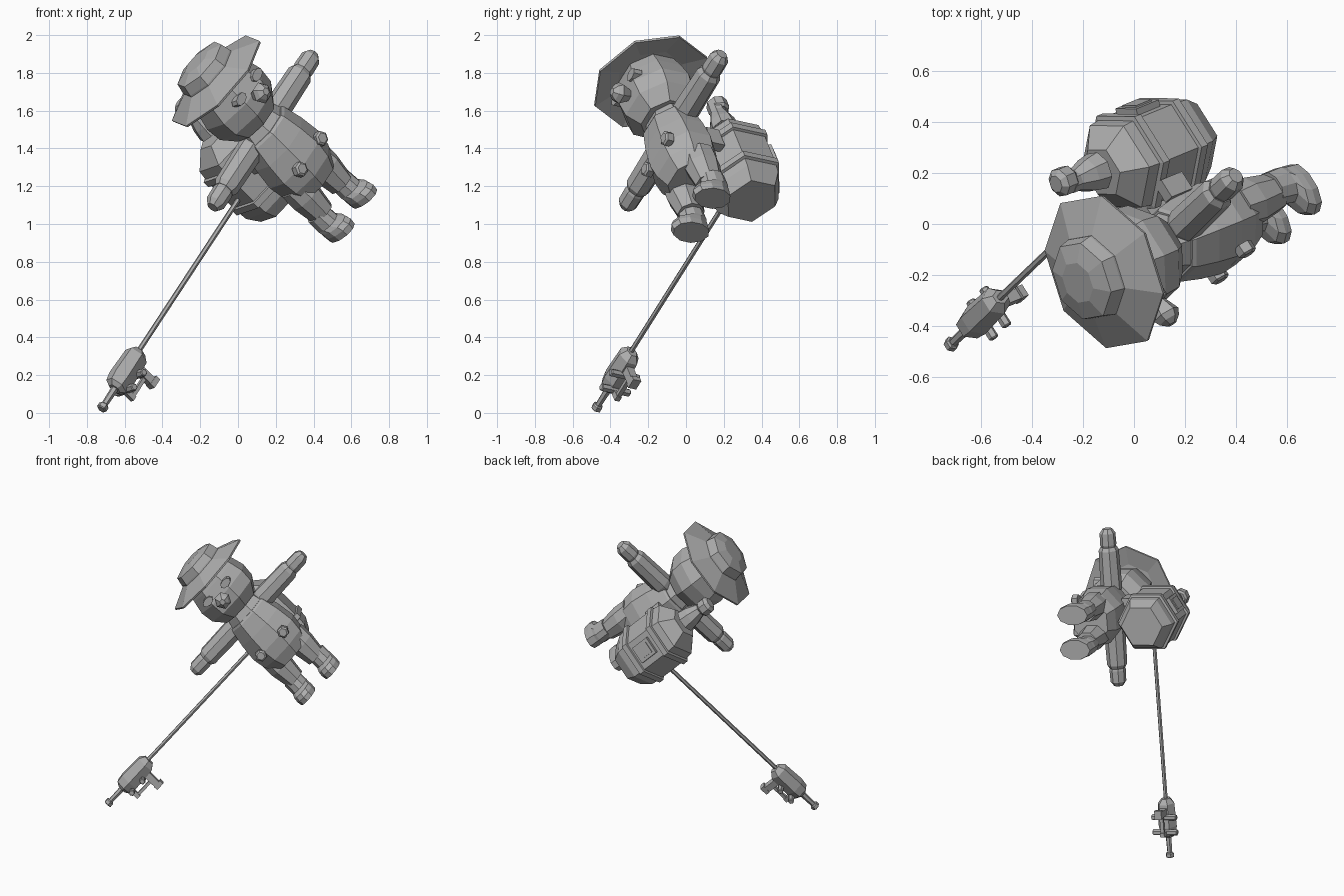
import bpy, bmesh, math
from mathutils import Matrix, Vector

# Body frame: columns are the figure's left, back and up directions
FRAME = Matrix(((0.486, -0.524, -0.680),
                (0.466, 0.832, -0.280),
                (0.739, -0.180, 0.682)))
ORIGIN = Vector((-0.11, -0.185, 1.75))     # centre of the hat brim

grey = bpy.data.materials.new("plain grey")
grey.diffuse_color = (0.42, 0.42, 0.42, 1)


def finish(name, bm):
    """Move a part from body space into the world and make it an object."""
    bmesh.ops.recalc_face_normals(bm, faces=bm.faces[:])
    for v in bm.verts:
        v.co = FRAME @ v.co + ORIGIN
    mesh = bpy.data.meshes.new(name)
    bm.to_mesh(mesh)
    bm.free()
    mesh.materials.append(grey)
    ob = bpy.data.objects.new(name, mesh)
    bpy.context.collection.objects.link(ob)
    return ob


def loft(name, rings, axis="u", centre=(0, 0, 0), sides=8, phase=0.0):
    """Rings are (position, radius 1, radius 2, offset 1, offset 2) along an axis."""
    bm = bmesh.new()
    loops = []
    for ring in rings:
        t, r1, r2, o1, o2 = (tuple(ring) + (0,) * 5)[:5]
        r2 = r2 or r1
        loop = []
        for i in range(sides):
            a = math.radians(phase) + math.tau * i / sides
            p, q = o1 + r1 * math.cos(a), o2 + r2 * math.sin(a)
            co = {"u": (p, q, t), "l": (t, p, q), "b": (p, t, q)}[axis]
            loop.append(bm.verts.new(Vector(co) + Vector(centre)))
        loops.append(loop)
    for a, b in zip(loops, loops[1:]):
        for i in range(sides):
            j = (i + 1) % sides
            bm.faces.new((a[i], a[j], b[j], b[i]))
    bm.faces.new(loops[0])
    bm.faces.new(loops[-1])
    return finish(name, bm)


def box(name, centre, size, turn=0.0):
    bm = bmesh.new()
    m = (Matrix.Translation(centre) @ Matrix.Rotation(math.radians(turn), 4, "Z")
         @ Matrix.Diagonal((*size, 1)))
    bmesh.ops.create_cube(bm, size=1, matrix=m)
    return finish(name, bm)


# Hat: sloping brim and a chamfered crown
loft("hat_brim", [(0.03, 0.19), (0.0, 0.322), (0.012, 0.325), (0.075, 0.175)])
loft("hat_crown", [(0.06, 0.175), (0.085, 0.175), (0.14, 0.162), (0.163, 0.085)])

# Head and face
loft("head", [(0.05, 0.165), (-0.04, 0.195), (-0.13, 0.217), (-0.22, 0.207), (-0.30, 0.145)],
     phase=22.5)
loft("nose", [(-0.18, 0.025), (-0.225, 0.045), (-0.255, 0.058), (-0.28, 0.045), (-0.3, 0.02)],
     "b", (0, 0, -0.15), sides=6)
for s in (-1, 1):
    loft("eye", [(-0.16, 0.042, 0.026), (-0.21, 0.042, 0.026)], "b", (s * 0.087, 0, -0.09))

# Torso: narrow shoulders widening to the belly of the overalls
loft("shirt", [(-0.26, 0.09), (-0.31, 0.135, 0.115), (-0.38, 0.155, 0.14), (-0.46, 0.17, 0.155)],
     phase=22.5)
loft("overalls", [(-0.355, 0.155, 0.14), (-0.37, 0.164, 0.15), (-0.48, 0.19, 0.17),
                  (-0.60, 0.205, 0.182), (-0.69, 0.19, 0.168), (-0.77, 0.15, 0.13)], phase=22.5)

for s in (-1, 1):
    # Buttons on the belly
    loft("button", [(-0.14, 0.04), (-0.178, 0.04), (-0.186, 0.028)],
         "b", (s * 0.11, 0, -0.60), sides=6)
    # Arms held straight out, with mitten hands
    loft("sleeve", [(s * 0.08, 0.06), (s * 0.14, 0.074), (s * 0.40, 0.069), (s * 0.425, 0.055)],
         "l", (0, 0.018, -0.37), phase=22.5)
    loft("hand", [(s * 0.40, 0.045), (s * 0.44, 0.056), (s * 0.52, 0.054), (s * 0.55, 0.032)],
         "l", (0, 0.018, -0.37), phase=22.5)
    # Legs and boots with toes forward
    loft("leg", [(-0.68, 0.09), (-0.77, 0.09, 0.10), (-0.90, 0.07, 0.078)],
         centre=(s * 0.105, 0.01, 0), phase=22.5)
    loft("boot", [(-0.88, 0.066, 0.072, 0, 0.02), (-0.955, 0.068, 0.078, 0, 0.015),
                  (-0.975, 0.072, 0.105, 0, -0.015), (-1.005, 0.074, 0.114, 0, -0.026),
                  (-1.04, 0.07, 0.11, 0, -0.026)], centre=(s * 0.122, 0, 0), sides=10, phase=18)

# Tank on the back: six-sided barrel with raised bands
tank = (-0.02, 0.382, 0)
loft("tank", [(-0.285, 0.105), (-0.365, 0.193), (-0.44, 0.202), (-0.66, 0.202),
              (-0.73, 0.195), (-0.80, 0.15)], centre=tank, sides=6, phase=90)
for t in (-0.44, -0.66):
    loft("tank_band", [(t + 0.022, 0.20), (t + 0.018, 0.218), (t - 0.018, 0.218), (t - 0.022, 0.20)],
         centre=tank, sides=6, phase=90)
loft("tank_neck", [(-0.26, 0.08), (-0.20, 0.07), (-0.13, 0.045), (-0.09, 0.045)],
     centre=(-0.01, 0.39, 0))
loft("tank_cap", [(-0.115, 0.045), (-0.10, 0.058), (-0.05, 0.058), (-0.03, 0.035)],
     centre=(-0.01, 0.405, 0))

# Gauge panel on one rear side of the tank
box("panel", (0.07, 0.382 + 0.155, -0.55), (0.12, 0.045, 0.13), -30)
box("panel_face", (0.08, 0.382 + 0.172, -0.55), (0.08, 0.02, 0.09), -30)
for s in (-1, 1):
    box("tank_mount", (s * 0.08, 0.19, -0.48), (0.05, 0.08, 0.12))

# Hose running straight out from the tank to the spray gun
gun = (-1.415, 0.39, -0.605)
loft("hose", [(-0.05, 0.014), (-1.32, 0.014)], "l", (0, 0.388, -0.60), sides=6)

# Spray gun: body, nozzle, grip, trigger guard and side pegs
loft("gun_body", [(0.14, 0.03, 0.04), (0.105, 0.06, 0.068), (-0.055, 0.066, 0.074),
                  (-0.11, 0.056, 0.066), (-0.13, 0.032, 0.036)], "l", gun, sides=6)
loft("gun_nozzle", [(-0.11, 0.021), (-0.255, 0.017)], "l", gun, sides=6)
loft("nozzle_tip", [(-0.24, 0.022), (-0.247, 0.029), (-0.27, 0.029), (-0.275, 0.022)],
     "l", gun, sides=6)


def gun_box(name, offset, size):
    box(name, Vector(gun) + Vector(offset), size)


gun_box("gun_grip", (0.06, 0, -0.105), (0.045, 0.045, 0.13))
gun_box("grip_foot", (0.065, 0, -0.16), (0.06, 0.05, 0.03))
gun_box("trigger_guard", (-0.02, 0, -0.105), (0.13, 0.025, 0.02))
gun_box("guard_front", (-0.09, 0, -0.08), (0.03, 0.03, 0.08))
for t in (-0.085, 0.02):
    loft("side_peg", [(-0.09, 0.016), (-0.085, 0.021), (0.085, 0.021), (0.09, 0.016)],
         "b", (gun[0] + t, gun[1], gun[2] - 0.055), sides=6)
